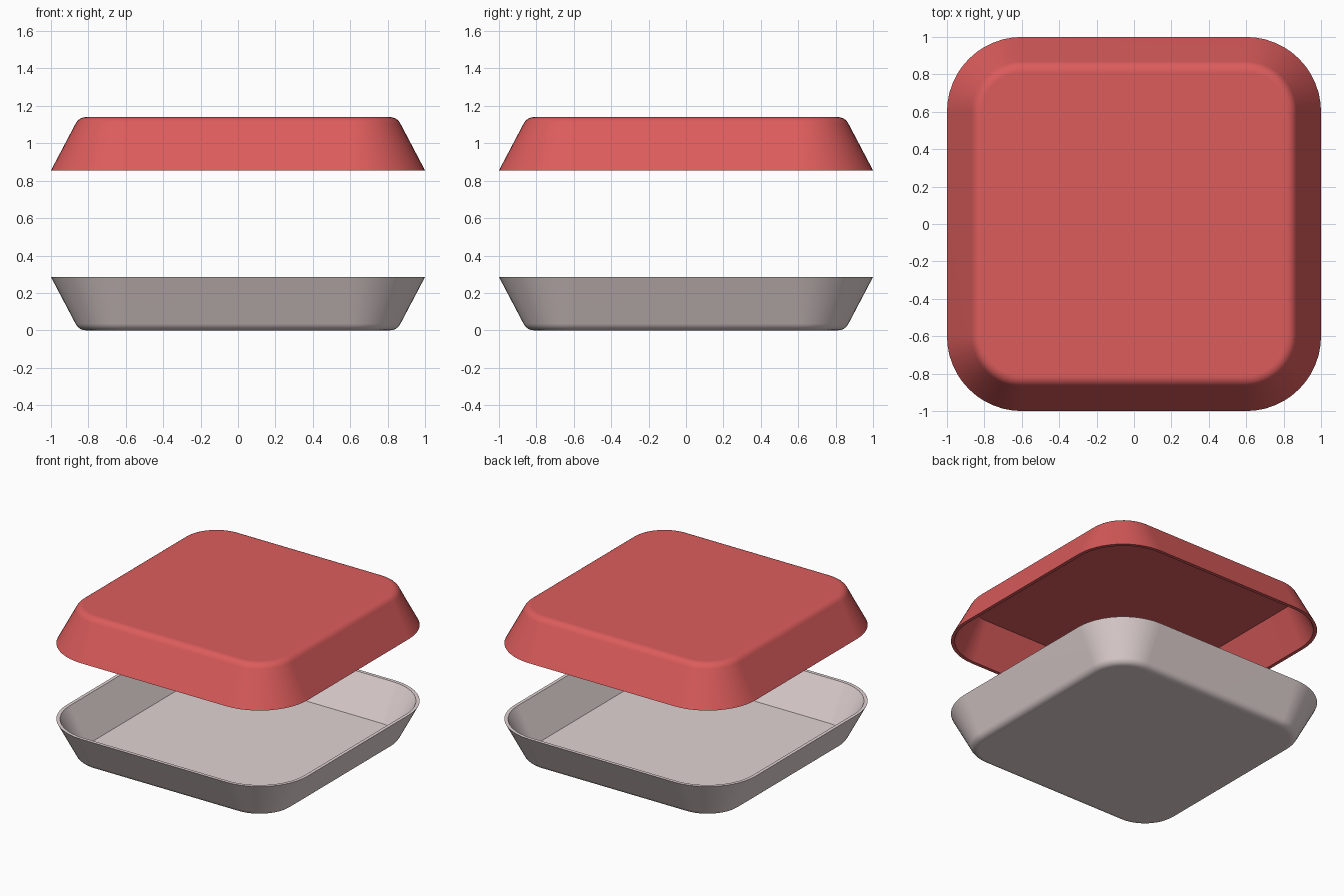
import bpy, bmesh, math
from mathutils import Vector

cube = bpy.data.objects.get("Cube")
if cube:
    bpy.data.objects.remove(cube, do_unlink=True)

HEIGHT = 0.285      # depth of one shell
CORE = 0.6          # corner arc centre, shared by every ring
WALL = 0.025
FOOT = 0.85         # half width where the wall would meet the base
TOTAL = 1.14


def material(name, color):
    mat = bpy.data.materials.new(name)
    mat.use_nodes = True
    mat.diffuse_color = color
    mat.node_tree.nodes["Principled BSDF"].inputs["Base Color"].default_value = color
    return mat


def ring(bm, half, z, steps=12):
    """Rounded square outline of the given half width."""
    verts = []
    for corner, (sx, sy) in enumerate([(1, 1), (-1, 1), (-1, -1), (1, -1)]):
        for i in range(steps + 1):
            a = (corner + i / steps) * math.pi / 2
            r = half - CORE
            verts.append(bm.verts.new((sx * CORE + r * math.cos(a),
                                       sy * CORE + r * math.sin(a), z)))
    return verts


def shell_profile():
    """Half width and height pairs, from outer base over the rim to inner floor."""
    foot, rim = Vector((FOOT, 0)), Vector((1, HEIGHT))
    reach = 0.04
    start = foot - Vector((reach, 0))
    end = foot + (rim - foot).normalized() * reach
    points = []
    for i in range(7):                      # rounded bottom edge
        t = i / 6
        points.append(start * (1 - t) ** 2 + foot * 2 * t * (1 - t) + end * t * t)
    slope = (1 - FOOT) / HEIGHT
    inner_rim = 1 - WALL
    floor_half = inner_rim - slope * (HEIGHT - WALL)
    return points + [rim, Vector((inner_rim, HEIGHT)), Vector((floor_half, WALL))]


def make_shell(name, mat):
    bm = bmesh.new()
    rings = [ring(bm, p.x, p.y) for p in shell_profile()]
    for low, high in zip(rings, rings[1:]):
        for i in range(len(low)):
            j = (i + 1) % len(low)
            bm.faces.new((low[i], low[j], high[j], high[i]))
    bm.faces.new(list(reversed(rings[0])))
    bm.faces.new(rings[-1])
    bmesh.ops.recalc_face_normals(bm, faces=bm.faces)
    mesh = bpy.data.meshes.new(name)
    bm.to_mesh(mesh)
    bm.free()
    mesh.materials.append(mat)
    obj = bpy.data.objects.new(name, mesh)
    bpy.context.collection.objects.link(obj)
    bpy.ops.object.select_all(action='DESELECT')
    obj.select_set(True)
    bpy.context.view_layer.objects.active = obj
    bpy.ops.object.shade_smooth_by_angle(angle=math.radians(30))
    # Keep the broad flat areas evenly shaded beside the rounded edge
    normals = obj.modifiers.new("flat_panels", 'WEIGHTED_NORMAL')
    normals.keep_sharp = True
    return obj


# Open tray below
make_shell("bottom_tray", material("warm_grey", (0.76, 0.65, 0.65, 1)))

# Same shell turned over, floating above as the lid
lid = make_shell("top_lid", material("soft_red", (0.72, 0.107, 0.107, 1)))
lid.rotation_euler.x = math.pi
lid.location.z = TOTAL
